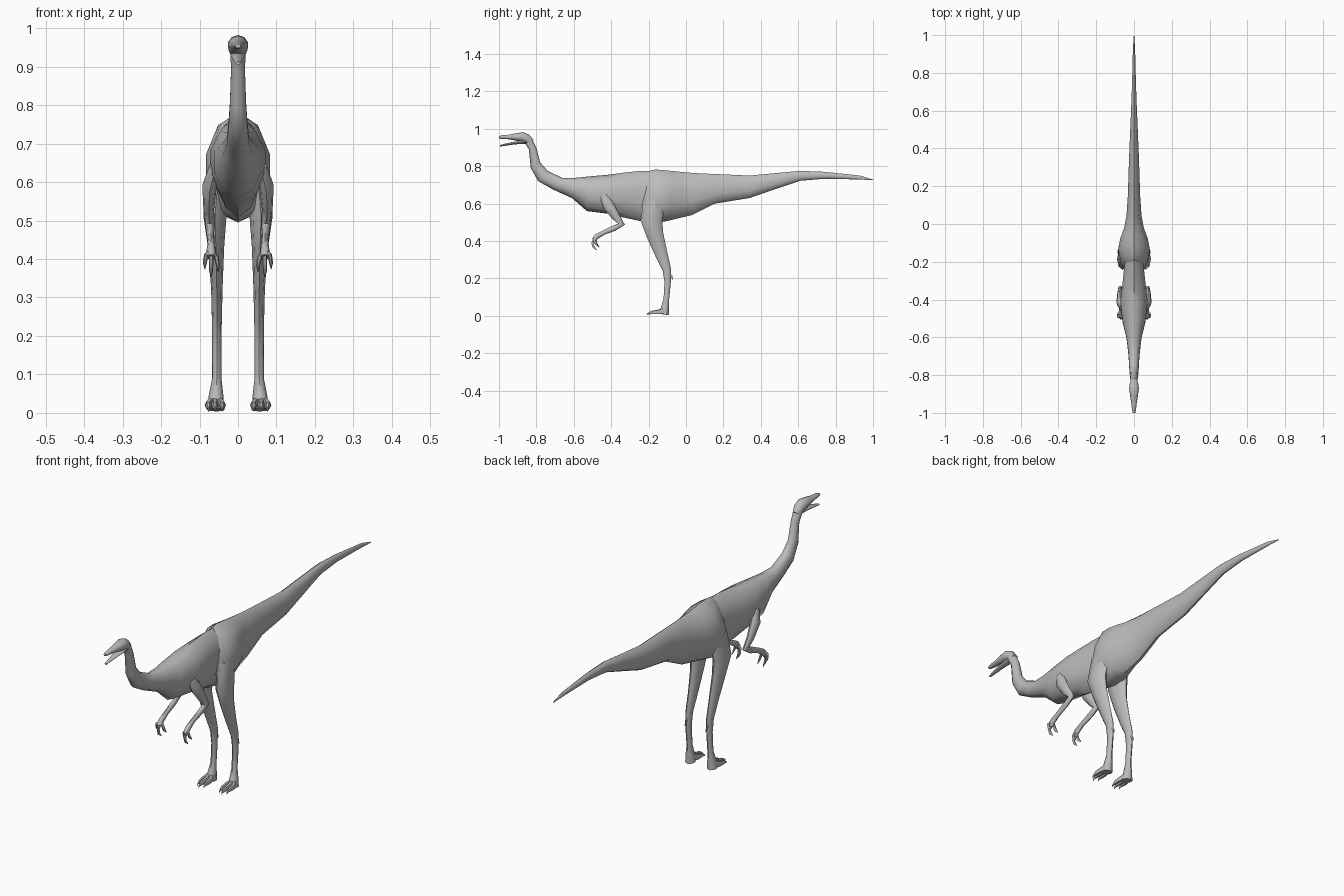
import bpy, bmesh, math
from mathutils import Vector

skin = bpy.data.materials.new("grey skin")
skin.diffuse_color = (0.5, 0.5, 0.5, 1)


def loft(name, rings, angle=50):
    """Skin a list of closed rings and cap both ends."""
    bm = bmesh.new()
    loops = [[bm.verts.new(p) for p in ring] for ring in rings]
    n = len(loops[0])
    for a, b in zip(loops, loops[1:]):
        for i in range(n):
            j = (i + 1) % n
            bm.faces.new((a[i], a[j], b[j], b[i]))
    bm.faces.new(loops[0][::-1])
    bm.faces.new(loops[-1])
    bmesh.ops.recalc_face_normals(bm, faces=bm.faces)
    me = bpy.data.meshes.new(name)
    bm.to_mesh(me)
    bm.free()
    me.materials.append(skin)
    ob = bpy.data.objects.new(name, me)
    bpy.context.collection.objects.link(ob)
    bpy.ops.object.select_all(action='DESELECT')
    ob.select_set(True)
    bpy.context.view_layer.objects.active = ob
    bpy.ops.object.shade_smooth_by_angle(angle=math.radians(angle))
    return ob


def trunk(name, rows, sides=10, wide=0.5):
    """Rows: top y, top z, bottom y, bottom z, half width."""
    rings = []
    for ty, tz, by, bz, hw in rows:
        top, bottom = Vector((0, ty, tz)), Vector((0, by, bz))
        mid = bottom.lerp(top, wide)
        ring = []
        for i in range(sides):
            a = math.tau * i / sides
            c = math.cos(a)
            p = mid.lerp(top if c > 0 else bottom, abs(c))
            ring.append(p + Vector((hw * math.sin(a), 0, 0)))
        rings.append(ring)
    return loft(name, rings)


def limb(name, pts, side, sides=8):
    """Points: x, y, z, radius across, radius front to back."""
    c = [Vector((p[0] * side, p[1], p[2])) for p in pts]
    rings = []
    for i, p in enumerate(pts):
        t = (c[min(i + 1, len(c) - 1)] - c[max(i - 1, 0)]).normalized()
        u = Vector((1, 0, 0))
        u = (u - t * u.dot(t)).normalized()
        v = t.cross(u)
        rings.append([c[i] + u * p[3] * math.cos(math.tau * k / sides)
                      + v * p[4] * math.sin(math.tau * k / sides) for k in range(sides)])
    return loft(name, rings)


# Chest and neck
trunk("torso_and_neck", [
    (-.12, .770, -.14, .510, .045), (-.24, .775, -.25, .508, .056),
    (-.33, .766, -.33, .525, .066), (-.41, .755, -.41, .545, .076),
    (-.50, .747, -.53, .560, .064), (-.59, .738, -.61, .630, .042),
    (-.66, .737, -.71, .675, .031), (-.74, .775, -.79, .720, .026),
    (-.78, .820, -.83, .790, .022), (-.80, .900, -.84, .890, .019),
    (-.83, .958, -.862, .925, .021)])

# Hips running into the tail
trunk("hips_and_tail", [
    (-.19, .778, -.27, .530, .045), (-.16, .782, -.23, .502, .076),
    (-.11, .778, -.17, .495, .088), (-.06, .773, -.10, .507, .076),
    (-.01, .768, -.04, .522, .055), (.05, .763, .03, .538, .042),
    (.155, .758, .155, .600, .034), (.34, .750, .34, .630, .028),
    (.50, .765, .50, .685, .021), (.61, .775, .61, .722, .016),
    (.74, .770, .74, .733, .011), (.93, .750, .93, .729, .006),
    (1.0, .729, 1.0, .725, .001)], wide=.45)

# Head with open mouth
trunk("skull", [
    (-.815, .940, -.842, .912, .017), (-.84, .970, -.855, .922, .024),
    (-.87, .982, -.872, .930, .027), (-.91, .976, -.905, .936, .022),
    (-.95, .968, -.950, .944, .015), (-.985, .966, -.985, .946, .011),
    (-1.0, .960, -1.0, .948, .007)])
trunk("lower_jaw", [
    (-.85, .942, -.850, .920, .020), (-.91, .932, -.910, .917, .016),
    (-.96, .923, -.960, .910, .011), (-.995, .913, -.995, .905, .006)], sides=8)

for s, label in ((-1, "left"), (1, "right")):
    # Eye bump
    limb(label + "_eye", [(.014, -.886, .957, .008, .008), (.022, -.886, .957, .007, .007),
                          (.025, -.887, .957, .003, .003)], s)

    # Leg from thigh to heel
    limb(label + "_leg", [
        (.050, -.165, .620, .030, .060), (.060, -.185, .510, .030, .058),
        (.057, -.165, .430, .021, .045), (.055, -.130, .325, .015, .033),
        (.055, -.102, .245, .013, .023), (.055, -.098, .180, .012, .017),
        (.055, -.105, .090, .012, .015), (.057, -.112, .045, .019, .021),
        (.058, -.118, .008, .023, .026)], s)

    # Three toes with claws
    for k, (x, y) in enumerate(((.041, -.185), (.060, -.195), (.077, -.180))):
        x0, y0 = .058 + (x - .058) * .5, -.115
        limb(f"{label}_toe_{k + 1}", [
            (x0, y0, .026, .010, .018), (x, y + .035, .020, .010, .012),
            (x, y + .008, .018, .008, .010), (x, y - .010, .012, .003, .004),
            (x, y - .016, .004, .001, .001)], s, 6)

    # Heel spur
    limb(label + "_spur", [(.055, -.092, .228, .006, .008), (.055, -.078, .212, .004, .006),
                           (.055, -.070, .192, .001, .001)], s, 6)

    # Arm from shoulder through elbow to wrist
    limb(label + "_arm", [
        (.060, -.440, .640, .015, .022), (.074, -.415, .590, .019, .030),
        (.076, -.375, .530, .014, .022), (.073, -.345, .490, .012, .018),
        (.072, -.385, .468, .010, .015), (.070, -.440, .445, .009, .012),
        (.070, -.480, .422, .012, .014), (.070, -.492, .405, .011, .012)], s)

    # Three curved fingers
    for k, (x, y, z) in enumerate(((.052, -.475, .375), (.070, -.490, .360), (.086, -.482, .382))):
        xm = .070 + (x - .070) * .8
        limb(f"{label}_finger_{k + 1}", [
            (.070, -.480, .425, .006, .008), (xm, y - .010, z + .028, .006, .008),
            (x, y - .004, z + .008, .005, .007), (x, y + .012, z - .008, .001, .002)], s, 6)
